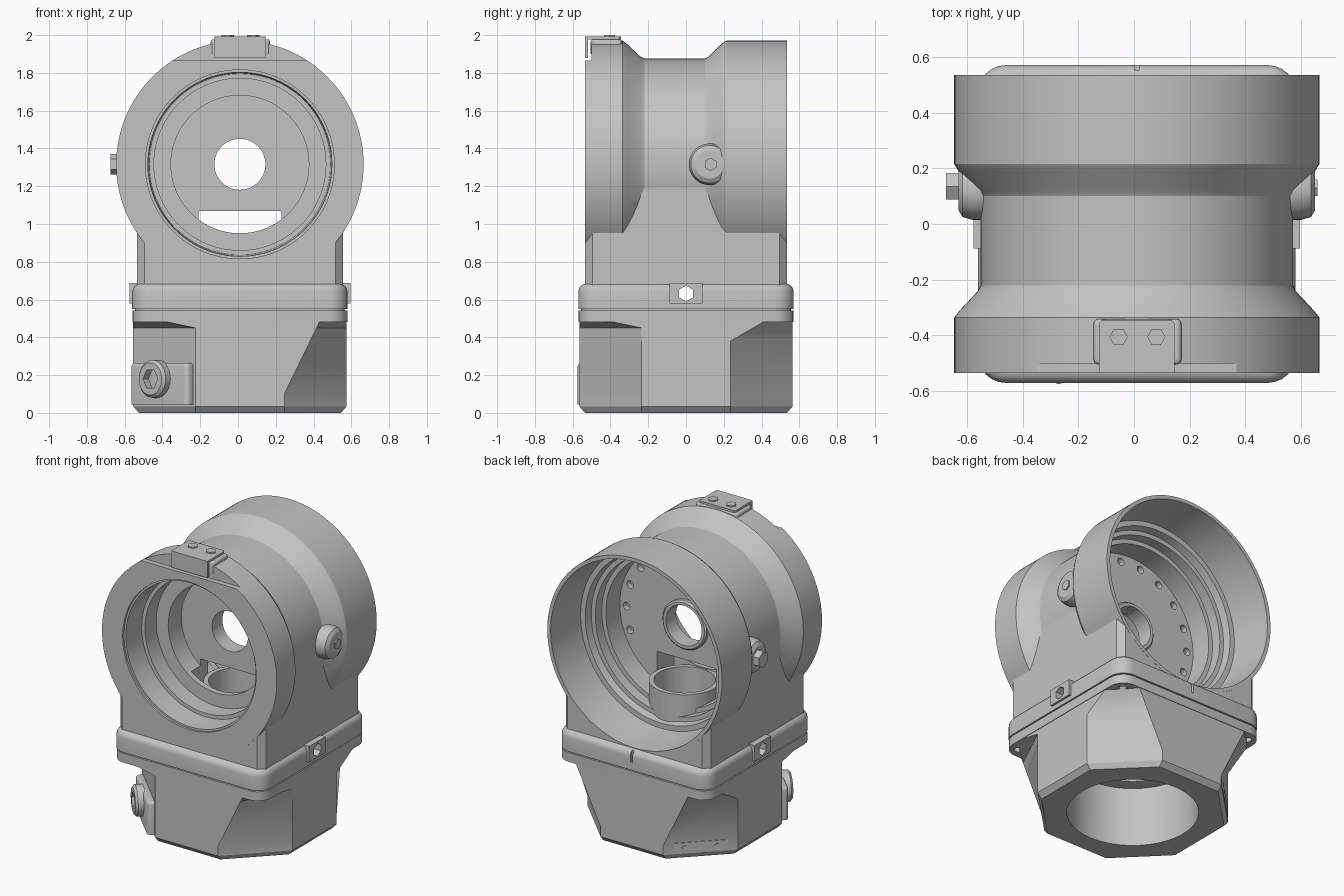
import bpy, bmesh
from math import radians, sin, cos, pi
from mathutils import Vector, Matrix

if "Cube" in bpy.data.objects:
    bpy.data.objects.remove(bpy.data.objects["Cube"], do_unlink=True)

grey = bpy.data.materials.new("cast_grey")
grey.use_nodes = True
grey.diffuse_color = (0.55, 0.55, 0.55, 1)
grey.node_tree.nodes["Principled BSDF"].inputs["Base Color"].default_value = grey.diffuse_color

CX, CZ = 0.01, 1.316           # centre line of the main tube
AXES = {"x": (Vector((1, 0, 0)), Vector((0, 0, 1))),
        "y": (Vector((0, 1, 0)), Vector((1, 0, 0))),
        "z": (Vector((0, 0, 1)), Vector((1, 0, 0)))}


def finish(name, bm):
    bmesh.ops.recalc_face_normals(bm, faces=bm.faces)
    mesh = bpy.data.meshes.new(name)
    bm.to_mesh(mesh)
    bm.free()
    ob = bpy.data.objects.new(name, mesh)
    ob.data.materials.append(grey)
    bpy.context.collection.objects.link(ob)
    return ob


def revolve(name, profile, axis, centre, steps=96):
    """Solid turned from (radius, position) points; ends are closed on the axis."""
    a, r = AXES[axis]
    c = Vector(centre)
    pts = [(0, profile[0][1])] + profile + [(0, profile[-1][1])]
    bm = bmesh.new()
    vs = [bm.verts.new(c + r * p + a * q) for p, q in pts]
    es = [bm.edges.new(e) for e in zip(vs, vs[1:])]
    bmesh.ops.spin(bm, geom=vs + es, cent=c, axis=a, angle=2 * pi, steps=steps, dvec=(0, 0, 0))
    bmesh.ops.remove_doubles(bm, verts=bm.verts, dist=1e-4)
    return finish(name, bm)


def cyl(name, r, lo, hi, axis, centre, steps=32):
    return revolve(name, [(r, lo), (r, hi)], axis, centre, steps)


def box(name, x, y, z, corner=0, top=0, segs=1):
    """Box from ranges, with optional bevelled uprights and top rim."""
    bm = bmesh.new()
    size = Matrix.Diagonal((x[1] - x[0], y[1] - y[0], z[1] - z[0], 1))
    mid = Vector((sum(x) / 2, sum(y) / 2, sum(z) / 2))
    bmesh.ops.create_cube(bm, size=1, matrix=Matrix.Translation(mid) @ size)
    if corner:
        up = [e for e in bm.edges if abs(e.verts[0].co.z - e.verts[1].co.z) > 1e-4]
        bmesh.ops.bevel(bm, geom=up, offset=corner, segments=segs, profile=0.5, affect="EDGES")
    if top:
        rim = [e for e in bm.edges if all(v.co.z > z[1] - 1e-4 for v in e.verts)]
        bmesh.ops.bevel(bm, geom=rim, offset=top, segments=4, profile=0.5, affect="EDGES")
    return finish(name, bm)


def combine(ob, other, op):
    mod = ob.modifiers.new(op, "BOOLEAN")
    mod.operation, mod.solver, mod.object = op, "EXACT", other
    bpy.context.view_layer.objects.active = ob
    bpy.ops.object.modifier_apply(modifier=mod.name)
    bpy.data.objects.remove(other, do_unlink=True)


def add(ob, *parts):
    for p in parts:
        combine(ob, p, "UNION")


def cut(ob, *parts):
    for p in parts:
        combine(ob, p, "DIFFERENCE")


def square(h):
    return (CX - h, CX + h), (-h, h)


mid = (CX, 0, CZ)

# Main housing: waisted tube on a chamfered neck and a rounded flange
housing = revolve("housing", [(.655, -.535), (.655, -.335), (.635, -.31), (.57, -.24), (.56, -.22),
                              (.56, .1), (.57, .12), (.64, .19), (.655, .215), (.655, .535)],
                  "y", mid, 128)
add(housing,
    box("neck", (CX - .545, CX + .545), (-.534, .534), (.6, CZ), corner=.04),
    box("flange", *square(.57), (.55, .685), corner=.1, top=.045, segs=6),
    box("side_lugs", (CX - .585, CX + .585), (-.088, .088), (.58, .688)))

# Side bosses with rounded rims
for s in (-1, 1):
    add(housing, revolve("boss", [(.11, s * .45), (.11, s * .59), (.1, s * .625), (.075, s * .64)],
                         "x", (CX, .125, CZ), 40))

# Stepped bores from the front and the back, leaving a dividing wall
cut(housing,
    revolve("front_bore", [(.5, -.6), (.5, -.52), (.487, -.52), (.48, -.36), (.455, -.36),
                           (.455, -.24), (.365, -.24), (.365, -.1)], "y", mid),
    revolve("back_bore", [(.63, .6), (.63, .5), (.605, .25), (.57, .25), (.56, .2), (.53, .2),
                          (.53, .13), (.5, .13), (.5, -.02)], "y", mid))
add(housing, revolve("hub", [(.165, -.06), (.165, .0), (.155, .01)], "y", mid, 48))
cut(housing,
    cyl("hub_hole", .135, -.3, .2, "y", mid, 48),
    box("wall_slot", (CX - .22, CX + .22), (-.2, .1), (.9, 1.07)),
    box("front_flat", (-.7, .7), (-.7, -.5), (1.865, 2.1)),
    cyl("side_hole", .042, -.8, .8, "x", (CX, 0, .632), 6),
    box("back_notch", (CX - .008, CX + .008), (.55, .6), (.6, .7)))

# Bolt holes around the dividing wall
for i in range(12):
    t = radians(-20 + i * 20)
    cut(housing, cyl("wall_hole", .026, -.06, .1, "y",
                     (CX + .45 * cos(t), 0, CZ + .45 * sin(t)), 12))

# Vertical collar and shaft into the base
add(housing, cyl("collar", .22, .7, .945, "z", (CX, 0, 0), 64))
cut(housing, cyl("shaft", .19, .4, 1.0, "z", (CX, 0, 0), 64))

# Base: square with cut corners, upright on the sides and slanted on front and back
H = .565
# corner signs with the heights where each cut starts to narrow (along x, along y)
CORNERS = ((1, 1, .1, .38), (-1, 1, .1, .38), (-1, -1, .45, .45), (1, -1, .1, .45))


def leg(z, start):
    t = min(max((z - start) / (.49 - start), 0), 1)
    return .33 - .19 * t


def octagon(bm, z, h):
    ring = []
    for i, (sx, sy, along_x, along_y) in enumerate(CORNERS):
        pair = [(sx * h, sy * (H - leg(z, along_y))), (sx * (H - leg(z, along_x)), sy * h)]
        if i % 2:
            pair.reverse()
        ring += [bm.verts.new((CX + px, py, z)) for px, py in pair]
    return ring


def circle(bm, r, z, n=64):
    return [bm.verts.new((CX + r * cos(2 * pi * i / n), r * sin(2 * pi * i / n), z))
            for i in range(n)]


def skin(bm, rings):
    """Walls through matching rings; returns the edges of the first ring."""
    for lo, hi in zip(rings, rings[1:]):
        for i in range(len(lo)):
            bm.faces.new((lo[i - 1], lo[i], hi[i], hi[i - 1]))
    return [bm.edges.get((rings[0][i - 1], rings[0][i])) for i in range(len(rings[0]))]


bm = bmesh.new()
outer = [octagon(bm, z, h) for z, h in ((0, H - .03), (.035, H), (.1, H), (.38, H), (.45, H), (.49, H))]
inner = [circle(bm, r, z) for r, z in ((.405, 0), (.4, .4), (.31, .4), (.31, .5))]
bmesh.ops.triangle_fill(bm, use_beauty=True, use_dissolve=False,
                        edges=skin(bm, outer) + skin(bm, inner))
base = finish("base", bm)

# Flange under the joint, with a hole in each corner, and a recessed gasket
base_flange = box("base_flange", *square(.569), (.48, .542), corner=.1, segs=6)
gasket = box("gasket", *square(.555), (.53, .555), corner=.09, segs=6)
for part in (base_flange, gasket):
    cut(part, cyl("flange_bore", .31, .4, .6, "z", (CX, 0, 0), 64))
for sx in (-1, 1):
    for sy in (-1, 1):
        cut(base_flange, cyl("corner_hole", .025, .4, .51, "z", (CX + sx * .5, sy * .5, 0), 16))


def on_corner(ob, sx, sy, turn):
    """Stand a part, built facing y, on a cut corner of the base."""
    place = Matrix.Translation((CX + sx * .4, sy * .4, 0))
    ob.matrix_world = place @ Matrix.Rotation(radians(turn), 4, "Z")


# Ring fitting on a pad, on the front corner
fitting_pad = box("fitting_pad", (-.215, .215), (-.045, .03), (.045, .265), corner=.025, top=.02, segs=4)
fitting = revolve("cable_fitting", [(.1, -.03), (.1, -.08), (.085, -.095)], "y", (-.01, 0, .18), 40)
cut(fitting, cyl("fitting_hole", .055, -.2, -.055, "y", (-.01, 0, .18), 6))
for part in (fitting_pad, fitting):
    on_corner(part, -1, -1, -45)

# Thin plate with two screws on the back corner
plate = box("back_plate", (-.17, .17), (-.004, .004), (.04, .11))
for x in (-.1, .1):
    add(plate, cyl("plate_screw", .016, -.004, .009, "y", (x, 0, .075), 16))
on_corner(plate, -1, 1, 45)

# Top pad and folded bracket with hexagon screws
pad = box("bracket_pad", (-.145, .17), (-.505, -.34), (1.9, 1.978), corner=.02, top=.015, segs=3)
bracket = box("bracket", (-.125, .145), (-.535, -.345), (1.978, 1.992), corner=.01)
add(bracket, box("bracket_lip", (-.125, .145), (-.535, -.52), (1.88, 1.991)))
screws = [cyl("bracket_screw", .033, 1.985, 2.0, "z", (x, -.405, 0), 6) for x in (-.055, .08)]

# Side bolts
bolt = cyl("side_bolt", .055, -.675, -.6, "x", (0, .135, CZ), 6)
plug = cyl("side_plug", .035, .6, .658, "x", (0, .13, CZ), 6)

for ob in (housing, base, base_flange, gasket, fitting_pad, fitting, plate, pad, bracket,
           bolt, plug, *screws):
    bpy.ops.object.select_all(action="DESELECT")
    ob.select_set(True)
    bpy.context.view_layer.objects.active = ob
    bpy.ops.object.shade_smooth_by_angle(angle=radians(25))
